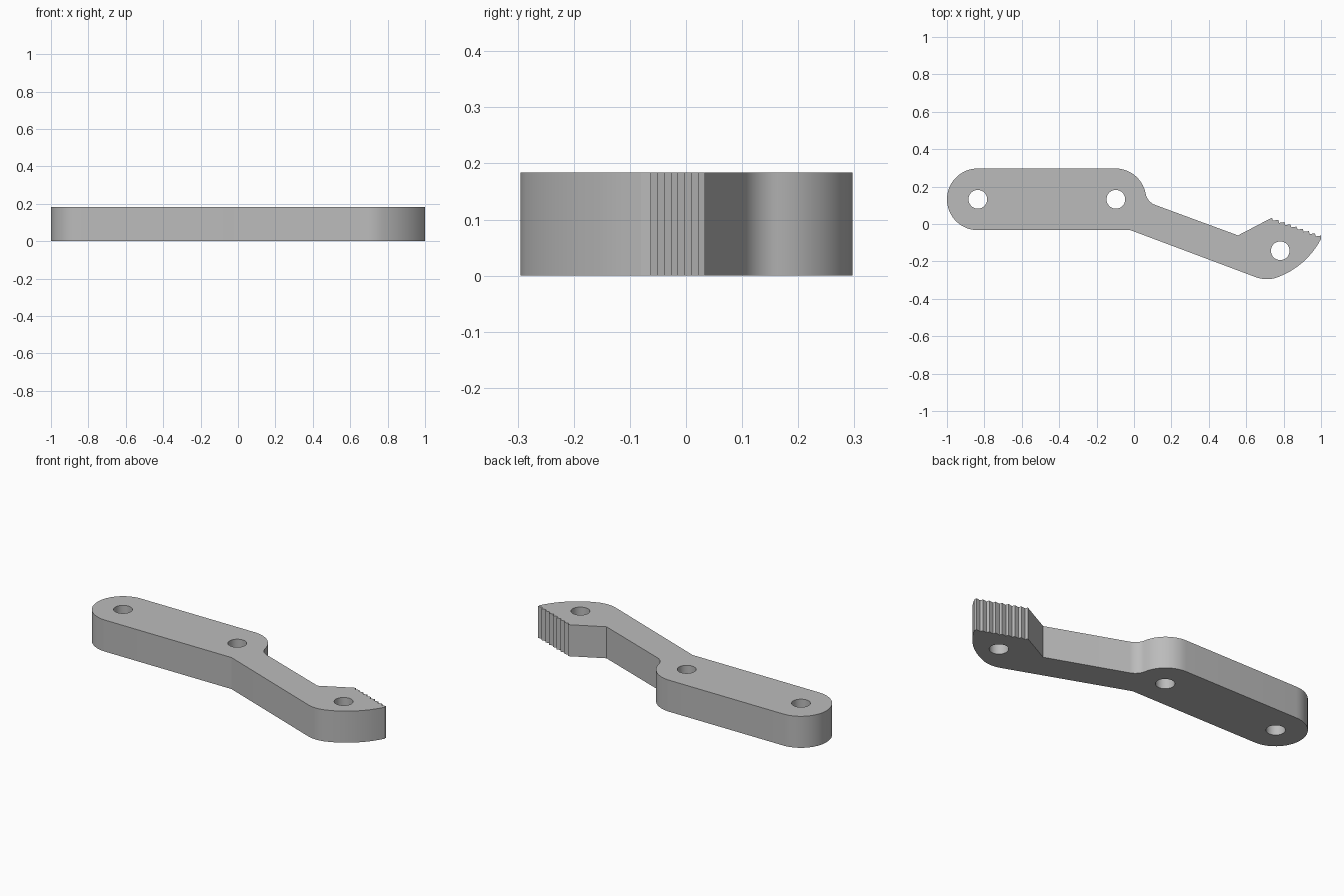
import bpy, bmesh
from math import cos, sin, radians, ceil
from mathutils import Vector

cube = bpy.data.objects.get("Cube")
if cube:
    bpy.data.objects.remove(cube, do_unlink=True)

THICK = 0.184
END_R = 0.165
HOLE_R = 0.05


def arc(cx, cy, r, start, end, step=6):
    """Points along a circular arc, angles in degrees."""
    n = max(2, ceil(abs(end - start) / step))
    angles = [radians(start + (end - start) * i / n) for i in range(n + 1)]
    return [Vector((cx + r * cos(a), cy + r * sin(a))) for a in angles]


def teeth(first, last, count, depth):
    """Sawtooth edge: a steep drop after each peak, then a gentle rise."""
    first, last = Vector(first), Vector(last)
    pitch = (last - first) / count
    inward = Vector((pitch.y, -pitch.x)).normalized() * depth
    points = []
    for i in range(count):
        peak = first + pitch * i
        points += [peak, peak + pitch * 0.3 + inward]
    return points + [last]


# Outline, clockwise: rounded body, neck fillet, arm, toothed jaw, curved underside
outline = arc(-0.835, 0.132, END_R, 270, 90)
outline += arc(-0.1, 0.132, END_R, 90, 10)
outline += arc(0.141, 0.177, 0.08, 190, 250)
outline += [Vector((0.556, -0.061))]
outline += teeth((0.738, 0.034), (1.0, -0.062), 8, 0.013)
outline += arc(0.62, 0.117, 0.428, -27.4, -70)
outline += arc(0.71, -0.13, END_R, -70, -110)[1:]
outline += [Vector((-0.019, -0.033))]

# Pivot holes
holes = [arc(x, y, HOLE_R, 0, 360, 10)[:-1]
         for x, y in ((-0.835, 0.132), (-0.097, 0.132), (0.782, -0.143))]

# Walls rise from the loops, then both ends are capped
bm = bmesh.new()
bottom = []
for loop in [outline] + holes:
    verts = [bm.verts.new((p.x, p.y, 0)) for p in loop]
    bottom += [bm.edges.new((a, b)) for a, b in zip(verts, verts[1:] + verts[:1])]
geom = bmesh.ops.extrude_edge_only(bm, edges=bottom)["geom"]
top_verts = [g for g in geom if isinstance(g, bmesh.types.BMVert)]
bmesh.ops.translate(bm, verts=top_verts, vec=(0, 0, THICK))
top_set = set(top_verts)
top = [e for e in bm.edges if all(v in top_set for v in e.verts)]
for edges in (bottom, top):
    bmesh.ops.triangle_fill(bm, edges=edges, use_beauty=True, normal=(0, 0, 1))
bmesh.ops.recalc_face_normals(bm, faces=bm.faces)

mesh = bpy.data.meshes.new("toothed_lever")
bm.to_mesh(mesh)
bm.free()
lever = bpy.data.objects.new("toothed_lever", mesh)
bpy.context.collection.objects.link(lever)

# Plain grey material
grey = bpy.data.materials.new("plain_grey")
grey.use_nodes = True
colour = (0.5, 0.5, 0.5, 1)
grey.diffuse_color = colour
grey.node_tree.nodes["Principled BSDF"].inputs["Base Color"].default_value = colour
mesh.materials.append(grey)

# Smooth curves, crisp corners
bpy.ops.object.select_all(action="DESELECT")
lever.select_set(True)
bpy.context.view_layer.objects.active = lever
bpy.ops.object.shade_smooth_by_angle(angle=radians(15))
